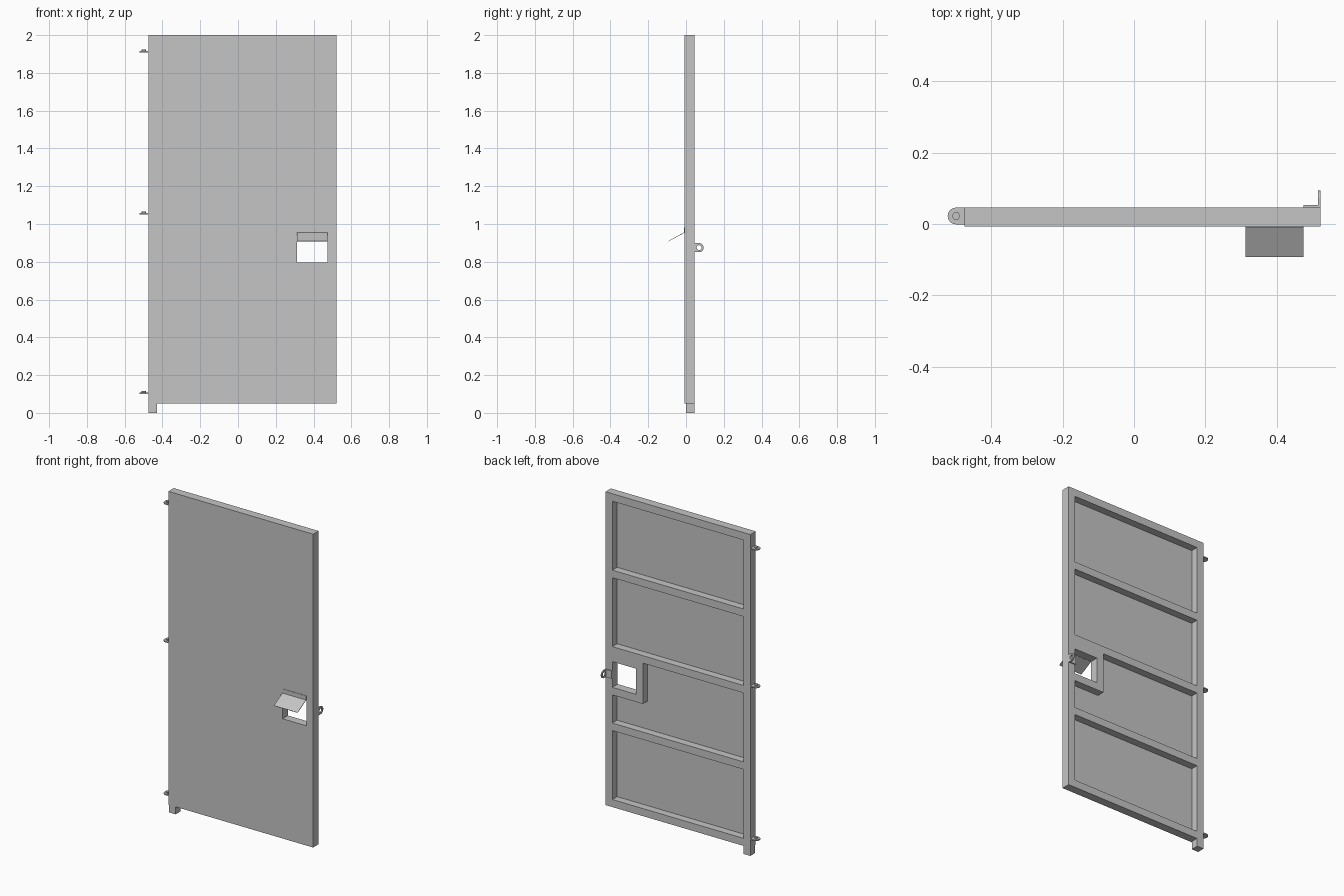
import bpy, bmesh
from math import pi, cos, sin
from mathutils import Matrix

if "Cube" in bpy.data.objects:
    bpy.data.objects.remove(bpy.data.objects["Cube"], do_unlink=True)

steel = bpy.data.materials.new("grey_steel")
steel.use_nodes = True
GREY = (0.56, 0.56, 0.56, 1)
steel.diffuse_color = GREY
steel.node_tree.nodes["Principled BSDF"].inputs["Base Color"].default_value = GREY

FRONT = Matrix.Rotation(pi / 2, 4, 'X')                # outline drawn in x, z
SIDE = Matrix.Rotation(pi / 2, 4, 'Z') @ FRONT         # outline drawn in y, z
FLAT = Matrix.Identity(4)                              # outline drawn in x, y


def plate(name, loops, thickness, turn, offset):
    """Filled outline with holes, extruded evenly about its plane."""
    curve = bpy.data.curves.new(name + "_outline", 'CURVE')
    curve.dimensions, curve.fill_mode = '2D', 'BOTH'
    curve.extrude = thickness / 2
    for loop in loops:
        spline = curve.splines.new('POLY')
        spline.points.add(len(loop) - 1)
        for point, (u, v) in zip(spline.points, loop):
            point.co = (u, v, 0, 1)
        spline.use_cyclic_u = True
    temp = bpy.data.objects.new(name + "_outline", curve)
    bpy.context.collection.objects.link(temp)
    graph = bpy.context.evaluated_depsgraph_get()
    mesh = bpy.data.meshes.new_from_object(temp.evaluated_get(graph))
    bpy.data.objects.remove(temp, do_unlink=True)
    bm = bmesh.new()
    bm.from_mesh(mesh)
    bmesh.ops.remove_doubles(bm, verts=bm.verts, dist=1e-5)
    bmesh.ops.transform(bm, matrix=Matrix.Translation(offset) @ turn, verts=bm.verts)
    bmesh.ops.recalc_face_normals(bm, faces=bm.faces)
    for face in bm.faces:
        face.smooth = False
    bm.to_mesh(mesh)
    bm.free()
    mesh.name = name
    mesh.materials.clear()
    mesh.materials.append(steel)
    ob = bpy.data.objects.new(name, mesh)
    bpy.context.collection.objects.link(ob)
    return ob


def rect(u0, u1, v0, v1):
    return [(u0, v0), (u1, v0), (u1, v1), (u0, v1)]


def arc(u, v, r, start, end, steps):
    return [(u + r * cos(start + (end - start) * i / steps),
             v + r * sin(start + (end - start) * i / steps)) for i in range(steps + 1)]


# Main sizes
LEFT, RIGHT, BOTTOM, TOP = -0.475, 0.522, 0.05, 2.0
TUBE = 0.047
FRAME_FRONT, FRAME_BACK = -0.001, 0.046
IN_L, IN_R = LEFT + TUBE, RIGHT - TUBE
STEP = (TOP - BOTTOM - TUBE) / 4
HOLE = (0.312, IN_R, 0.795, 0.955)

# Tube frame: four bays, the second from below notched by the hatch surround
outline = [(LEFT, 0), (IN_L, 0), (IN_L, BOTTOM), (RIGHT, BOTTOM), (RIGHT, TOP), (LEFT, TOP)]
loops = [outline, rect(*HOLE)]
for i in range(4):
    low, high = BOTTOM + TUBE + i * STEP, BOTTOM + (i + 1) * STEP
    if i == 1:
        notch_u, notch_v = HOLE[0] - TUBE, HOLE[2] - TUBE
        loops.append([(IN_L, low), (IN_R, low), (IN_R, notch_v),
                      (notch_u, notch_v), (notch_u, high), (IN_L, high)])
    else:
        loops.append(rect(IN_L, IN_R, low, high))
plate("tube_frame", loops, FRAME_BACK - FRAME_FRONT, FRONT,
      (0, (FRAME_FRONT + FRAME_BACK) / 2, 0))

# Front sheet with the hatch opening
plate("front_sheet", [rect(LEFT, RIGHT, BOTTOM, TOP), rect(*HOLE)], 0.006, FRONT, (0, -0.004, 0))

# Bent hatch flap, drawn as a side profile
profile = [(-0.007, 0.982), (-0.0095, 0.982), (-0.0095, 0.956), (-0.093, 0.910),
           (-0.092, 0.908), (-0.007, 0.954)]
plate("hatch_flap", [profile], HOLE[1] - HOLE[0], SIDE, ((HOLE[0] + HOLE[1]) / 2, 0, 0))

# Hinge tabs with pins on the left edge of the front
MID = (FRAME_FRONT + FRAME_BACK) / 2
R = TUBE / 2
for n, z in enumerate((0.104, 1.055, 1.912)):
    tab = [(LEFT, MID - R), (LEFT, MID + R)] + arc(-0.4985, MID, R, pi / 2, 3 * pi / 2, 12)
    plate(f"hinge_tab_{n + 1}", [tab], 0.007, FLAT, (0, 0, z))
    pin = arc(-0.4985, MID, 0.0115, 0, 5 * pi / 3, 5)
    plate(f"hinge_pin_{n + 1}", [pin], 0.009, FLAT, (0, 0, z + 0.0075))

# Padlock bracket on the back: mounting plate and eye
EYE_Y, EYE_Z, EYE_R = 0.0695, 0.875, 0.024
plate("lock_plate", [rect(IN_R, RIGHT - 0.007, EYE_Z - EYE_R, EYE_Z + EYE_R)],
      0.007, FRONT, (0, FRAME_BACK + 0.0035, 0))
eye = [(FRAME_BACK, EYE_Z + EYE_R), (FRAME_BACK, EYE_Z - EYE_R)]
eye += arc(EYE_Y, EYE_Z, EYE_R, -pi / 2, pi / 2, 12)
eye_hole = arc(EYE_Y, EYE_Z, 0.013, 0, 2 * pi * 15 / 16, 15)
plate("lock_eye", [eye, eye_hole], 0.007, SIDE, (RIGHT - 0.0035, 0, 0))
